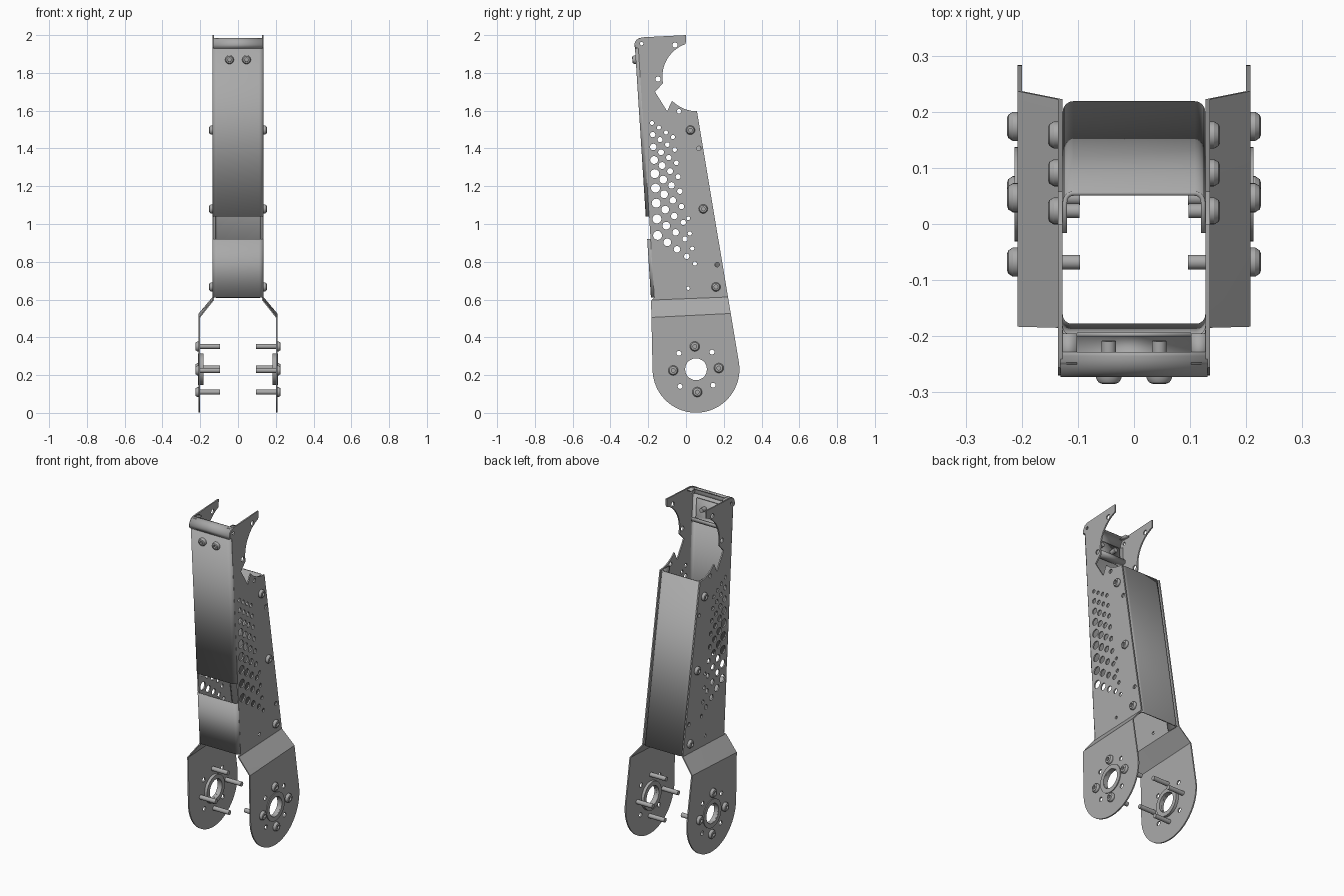
import bpy, bmesh
from math import sin, cos, radians
from mathutils import Vector

cube = bpy.data.objects.get("Cube")
if cube:
    bpy.data.objects.remove(cube)

gray = bpy.data.materials.new("satin_gray")
gray.use_nodes = True
gray.diffuse_color = (0.4, 0.4, 0.4, 1)
gray.node_tree.nodes["Principled BSDF"].inputs["Base Color"].default_value = (0.4, 0.4, 0.4, 1)

SHEET = 0.008
HUB = (0.053, 0.231)
MOTOR = (0.058, 1.78)


def front(z):
    return -0.185 - 0.064 * (z - 0.6)


def back(z):
    return 0.058 + 0.163 * (1.597 - z)


def finish(name, bm):
    bmesh.ops.recalc_face_normals(bm, faces=bm.faces[:])
    mesh = bpy.data.meshes.new(name)
    bm.to_mesh(mesh)
    bm.free()
    mesh.materials.append(gray)
    mesh.polygons.foreach_set("use_smooth", [True] * len(mesh.polygons))
    mesh.set_sharp_from_angle(angle=radians(30))
    obj = bpy.data.objects.new(name, mesh)
    bpy.context.collection.objects.link(obj)
    return obj


def arc(center, r, a, b, n):
    steps = [radians(a + (b - a) * i / n) for i in range(n + 1)]
    return [(center[0] + r * cos(t), center[1] + r * sin(t)) for t in steps]


def sheet(name, rows):
    """Thin metal skin through a grid of points."""
    bm = bmesh.new()
    grid = [[bm.verts.new(p) for p in row] for row in rows]
    for a, b in zip(grid, grid[1:]):
        for i in range(len(a) - 1):
            bm.faces.new((a[i], a[i + 1], b[i + 1], b[i]))
    obj = finish(name, bm)
    mod = obj.modifiers.new("thickness", "SOLIDIFY")
    mod.thickness = SHEET
    mod.offset = 0
    return obj


def channel(w, r, depth):
    """U cross-section as (x, depth) pairs."""
    return ([(-w, depth)] + arc((-w + r, r), r, 180, 270, 6)
            + arc((w - r, r), r, 270, 360, 6) + [(w, depth)])


def lathe(name, profile, loc, direction, n=24):
    bm = bmesh.new()
    rings = [[bm.verts.new((r * cos(radians(360 * i / n)), r * sin(radians(360 * i / n)), h))
              for i in range(n)] for r, h in profile]
    for a, b in zip(rings, rings[1:]):
        for i in range(n):
            j = (i + 1) % n
            bm.faces.new((a[i], a[j], b[j], b[i]))
    bmesh.ops.remove_doubles(bm, verts=bm.verts[:], dist=1e-5)
    obj = finish(name, bm)
    obj.location = loc
    obj.rotation_euler = Vector(direction).to_track_quat("Z", "Y").to_euler()
    return obj


def screw(name, loc, direction, length, r=0.026):
    lathe(name, [(0, -length), (0.013, -length), (0.013, 0), (r, 0), (r, 0.008),
                 (r * 0.8, 0.016), (r * 0.6, 0.018), (0.01, 0.018), (0.01, 0.008), (0, 0.008)],
          loc, direction)


# Side plate outline with motor cradle on top and round hub end below
outline = arc(HUB, 0.23, 180, 368, 40)
outline += arc(MOTOR, 0.183, 270, 224, 10)
outline += [(-0.1, 1.597), (-0.164, 1.7)]
outline += arc(MOTOR, 0.183, 191, 109, 16)
outline += [(0, 2.0), (-0.235, 1.988), (-0.256, 1.978), (-0.268, 1.955), (-0.27, 1.935),
            (front(1.93) + 0.018, 1.93), (front(0.61) + 0.018, 0.61), (front(0.6), 0.595)]

# Plate holes: hub bore, bolt circle, and a graded lightening pattern
holes = [(HUB, 0.058)]
holes += [(p, 0.013) for p in arc(HUB, 0.124, 47, 317, 3)]
holes += [((-0.148, 1.767), 0.014), ((-0.058, 1.947), 0.014), ((-0.037, 1.597), 0.012),
          ((-0.235, 1.955), 0.009), ((0.068, 1.4), 0.012), ((0.165, 0.785), 0.012),
          ((0.011, 0.66), 0.009), ((0.047, 0.79), 0.011), ((0.033, 0.87), 0.011),
          ((0.02, 0.95), 0.011), ((0.012, 1.03), 0.01)]
for col in range(4):
    for row in range(9):
        y = -0.18 + 0.037 * col + row * (0.0037 + 0.0018 * col)
        z = 1.535 - 0.025 * col - 0.06 * row - 0.0018 * row * row - 0.0015 * col * row
        size = 0.011 + 0.0032 * min(row, 4) - 0.0016 * col * min(row, 4) / 2
        holes.append(((y, z), size))


def bend_top(y):
    return 0.597 + 0.04 * (y + 0.19)


def bend_low(y):
    return 0.505 + 0.05 * (y + 0.19)


def side_plate(name, side):
    curve = bpy.data.curves.new(name + "_profile", "CURVE")
    curve.dimensions = "2D"
    curve.fill_mode = "BOTH"
    curve.extrude = SHEET / 2
    for loop in [outline] + [arc(c, r, 0, 342, 19) for c, r in holes]:
        spline = curve.splines.new("POLY")
        spline.points.add(len(loop) - 1)
        for point, (y, z) in zip(spline.points, loop):
            point.co = (y, z, 0, 1)
        spline.use_cyclic_u = True
    temp = bpy.data.objects.new(name + "_profile", curve)
    bpy.context.collection.objects.link(temp)
    flat = bpy.data.meshes.new_from_object(temp.evaluated_get(bpy.context.evaluated_depsgraph_get()))
    bpy.data.objects.remove(temp)
    bm = bmesh.new()
    bm.from_mesh(flat)
    bpy.data.meshes.remove(flat)
    bmesh.ops.remove_doubles(bm, verts=bm.verts[:], dist=1e-5)
    # Crease along two bend lines, then push the lower part outward
    for bend in (bend_top, bend_low):
        bmesh.ops.bisect_plane(bm, geom=bm.verts[:] + bm.edges[:] + bm.faces[:], dist=1e-6,
                               plane_co=(0, bend(0), 0), plane_no=(bend(0) - bend(1), 1, 0))
    for v in bm.verts:
        y, z, t = v.co
        f = (bend_top(y) - z) / (bend_top(y) - bend_low(y))
        v.co = (side * (0.131 + 0.073 * max(0, min(1, f)) + t), y, z)
    finish(name, bm)


for side, label in ((1, "left"), (-1, "right")):
    side_plate(label + "_side_plate", side)
    # Hub collar and its four bolts
    lathe(label + "_hub_collar", [(0.058, -0.022), (0.084, -0.022), (0.084, 0.008),
                                  (0.058, 0.008), (0.058, -0.022)],
          (side * 0.205, *HUB), (side, 0, 0), 40)
    for y, z in arc(HUB, 0.121, 3, 273, 3):
        screw(label + "_hub_bolt", (side * 0.208, y, z), (side, 0, 0), 0.112)
    # Bolts joining side plate and rear cover
    for z in (1.497, 1.08, 0.667):
        screw(label + "_cover_bolt", (side * 0.135, back(z) - 0.051, z), (side, 0, 0), 0.038, 0.024)
    # Top flange tabs
    sheet(label + "_top_tab", [[(side * x, y, 1.98) for x in (0.102, 0.131)] for y in (-0.25, -0.195)])

# Front panels with an open window between them
wrap = channel(0.131, 0.02, 0.022)
for name, z0, z1 in (("lower_front_panel", 0.61, 0.92), ("upper_front_panel", 1.04, 1.935)):
    sheet(name, [[(x, front(z) + 0.004 + d, z) for x, d in wrap] for z in (z0, z1)])

# Rolled lip at the top of the front panel
roll = [(front(1.93) + 0.004, 1.93)] + arc((-0.235, 1.948), 0.034, 180, 90, 8) + [(-0.228, 1.982)]
sheet("top_lip", [[(x, y, z) for x in (-0.131, 0.131)] for y, z in roll])

# Rear cover channel between the side plates
tray = channel(0.123, 0.015, 0.07)
sheet("rear_cover", [[(x, back(z) - 0.004 - d, z) for x, d in tray] for z in (0.61, 1.595)])

# Inner angle bracket held by the two front screws
angle = [(-0.249, 1.92), (-0.242, 1.815), (-0.236, 1.805), (-0.197, 1.805), (-0.197, 1.825)]
sheet("inner_bracket", [[(x, y, z) for x in (-0.102, 0.102)] for y, z in angle])
for x in (-0.045, 0.045):
    screw("front_screw", (x, front(1.87), 1.87), (0, -1, -0.064), 0.058, 0.023)
